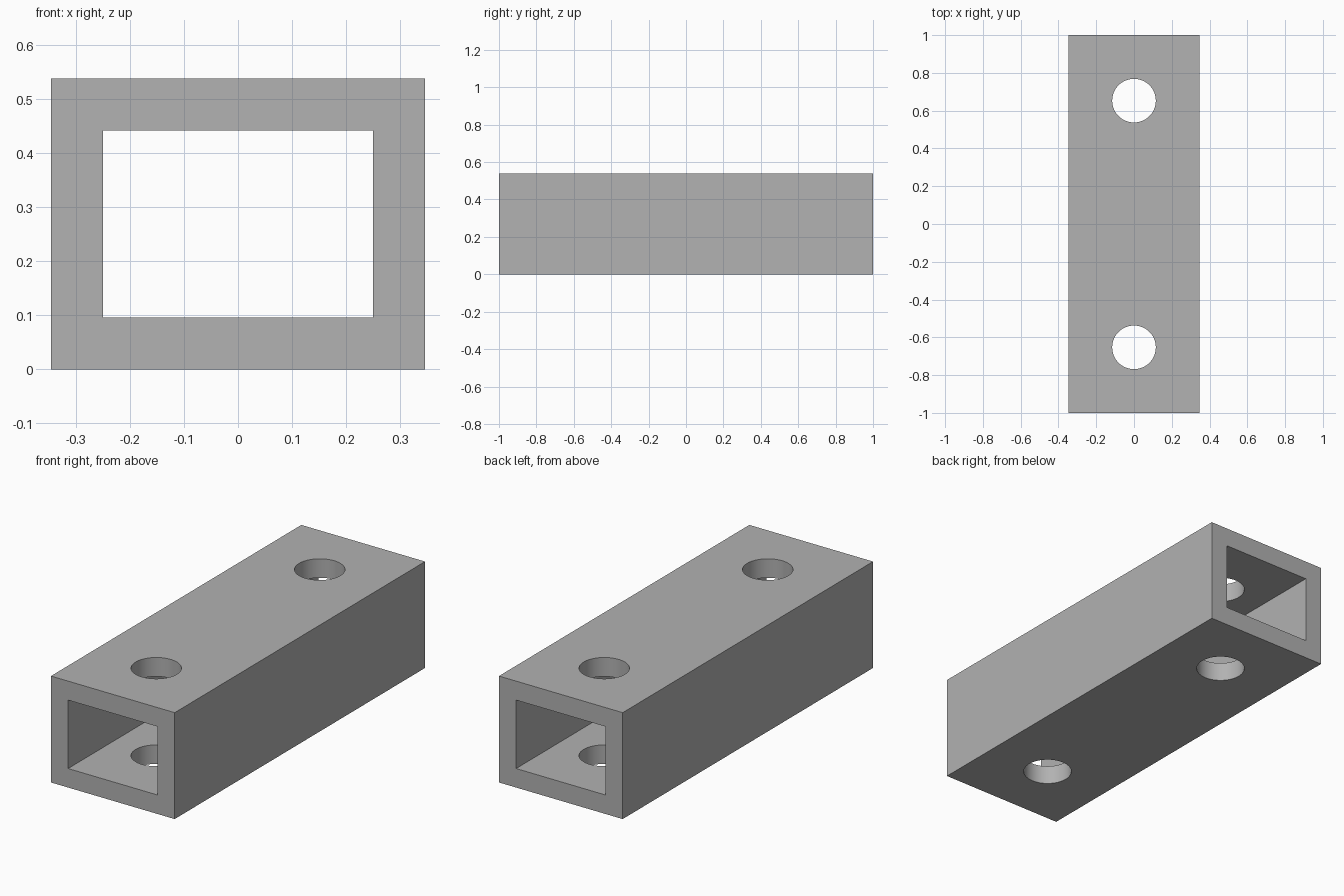
import bpy

cube = bpy.data.objects.get("Cube")
if cube:
    bpy.data.objects.remove(cube, do_unlink=True)

WIDTH, LENGTH, HEIGHT = 0.692, 2.0, 0.538
WALL = 0.096
HOLE_RADIUS, HOLE_Y = 0.1155, 0.653

grey = bpy.data.materials.new("grey")
grey.use_nodes = True
grey.diffuse_color = (0.445, 0.445, 0.445, 1)
grey.node_tree.nodes["Principled BSDF"].inputs["Base Color"].default_value = grey.diffuse_color


def box(name, size):
    bpy.ops.mesh.primitive_cube_add(size=1, location=(0, 0, HEIGHT / 2))
    obj = bpy.context.object
    obj.name = name
    obj.scale = size
    bpy.ops.object.transform_apply(location=False, rotation=False, scale=True)
    obj.data.materials.append(grey)
    return obj


def cut(target, cutter):
    mod = target.modifiers.new("cut", 'BOOLEAN')
    mod.operation = 'DIFFERENCE'
    mod.solver = 'EXACT'
    mod.object = cutter
    cutter.hide_render = True
    bpy.context.view_layer.objects.active = target
    bpy.ops.object.modifier_apply(modifier=mod.name)
    bpy.data.objects.remove(cutter, do_unlink=True)


# Rectangular tube, open at both ends
tube = box("rectangular_tube", (WIDTH, LENGTH, HEIGHT))
cut(tube, box("bore_cutter", (WIDTH - 2 * WALL, LENGTH + 0.2, HEIGHT - 2 * WALL)))

# Round holes through the top and bottom walls near each end
for side in (-1, 1):
    bpy.ops.mesh.primitive_cylinder_add(
        vertices=64, radius=HOLE_RADIUS, depth=HEIGHT + 0.2,
        location=(0, side * HOLE_Y, HEIGHT / 2))
    hole = bpy.context.object
    hole.name = "hole_cutter"
    hole.data.materials.append(grey)
    cut(tube, hole)

# Smooth hole walls, crisp edges elsewhere
bpy.ops.object.select_all(action='DESELECT')
tube.select_set(True)
bpy.context.view_layer.objects.active = tube
bpy.ops.object.shade_smooth_by_angle()
